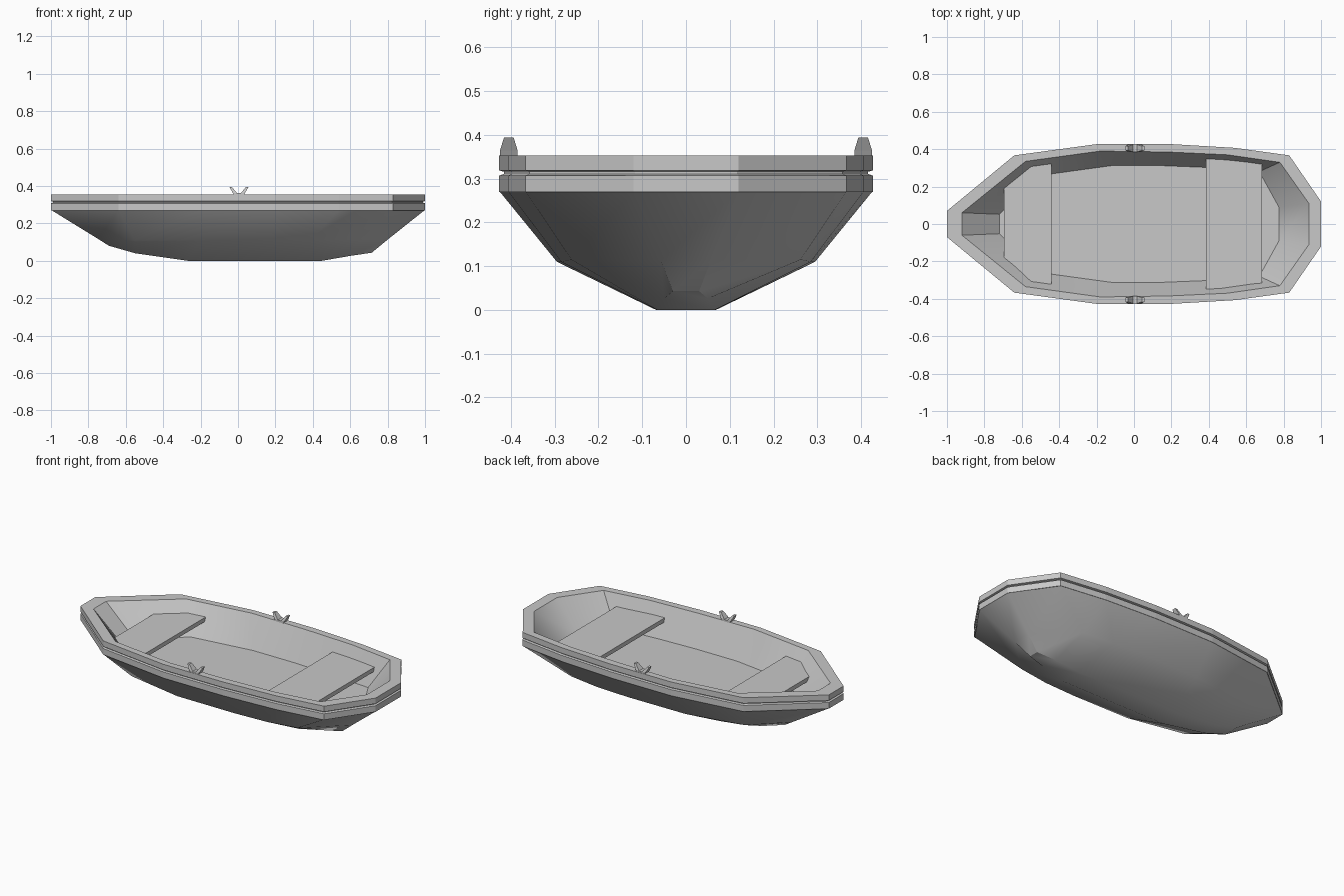
import bpy, bmesh, math

cube = bpy.data.objects.get("Cube")
if cube:
    bpy.data.objects.remove(cube, do_unlink=True)

grey = bpy.data.materials.new("weathered_grey")
grey.use_nodes = True
grey.diffuse_color = (0.58, 0.58, 0.58, 1)
grey.node_tree.nodes["Principled BSDF"].inputs["Base Color"].default_value = (0.58, 0.58, 0.58, 1)


def finish(name, bm, angle=None):
    bmesh.ops.recalc_face_normals(bm, faces=bm.faces)
    mesh = bpy.data.meshes.new(name)
    bm.to_mesh(mesh)
    bm.free()
    obj = bpy.data.objects.new(name, mesh)
    bpy.context.collection.objects.link(obj)
    mesh.materials.append(grey)
    if angle:
        bpy.ops.object.select_all(action='DESELECT')
        obj.select_set(True)
        bpy.context.view_layer.objects.active = obj
        bpy.ops.object.shade_smooth_by_angle(angle=math.radians(angle))
    return obj


def ring(half, z=None):
    """Mirror a bow-to-stern half outline into a closed loop."""
    pts = [(p[0], p[1], p[2] if z is None else z) for p in half]
    return pts + [(x, -y, h) for x, y, h in reversed(pts)]


def loft(bm, loops, close=False):
    """Bridge matching loops with quads; returns the vertex loops."""
    vs = [[bm.verts.new(p) for p in loop] for loop in loops]
    pairs = list(zip(vs, vs[1:])) + ([(vs[-1], vs[0])] if close else [])
    n = len(vs[0])
    for a, b in pairs:
        for i in range(n):
            j = (i + 1) % n
            bm.faces.new((a[i], a[j], b[j], b[i]))
    return vs


def strip_cap(bm, loop):
    """Fill a mirrored loop with cross strips."""
    n = len(loop)
    for i in range(n // 2 - 1):
        bm.faces.new((loop[i], loop[i + 1], loop[n - 2 - i], loop[n - 1 - i]))


# Half outlines, bow to stern
outer = [(-1, .07), (-.64, .367), (-.2, .427), (.2, .427), (.54, .407), (.83, .367), (1, .12)]
inner = [(-.92, .06), (-.58, .335), (-.18, .39), (.18, .385), (.5, .37), (.78, .33), (.935, .11)]
groove = [(x * .988, y * .975) for x, y in outer]
floor = [(-.72, .052), (-.5, .26), (-.12, .312), (.15, .312), (.4, .302), (.67, .28), (.775, .09)]
chine = [(-.745, .055, .115), (-.55, .225, .11), (-.2, .293, .11), (.18, .295, .11),
         (.39, .285, .11), (.58, .262, .115), (.8, .057, .113)]
keel = [(-.69, .045, .08), (-.55, .055, .04), (-.27, .068, 0), (.1, .068, 0),
        (.45, .065, 0), (.6, .05, .026), (.715, .03, .043)]

# Hull shell
bm = bmesh.new()
loops = loft(bm, [ring(outer, .272), ring(chine), ring(keel)])
strip_cap(bm, loops[-1])
finish("hull", bm, 30)

# Gunwale with a groove running round its outside
bm = bmesh.new()
loft(bm, [ring(outer, .27), ring(outer, .307), ring(groove, .311), ring(groove, .316),
          ring(outer, .319), ring(outer, .353), ring(inner, .353), ring(inner, .27)], True)
finish("gunwale", bm)

# Inner walls and floor
bm = bmesh.new()
loops = loft(bm, [ring(inner, .353), ring(floor, .175)])
strip_cap(bm, loops[-1])
lining = finish("inner_lining", bm, 35)
if lining.data.polygons[-1].normal.z < 0:
    lining.data.flip_normals()

# Bench seats
seats = {
    "bow_seat": [(-.695, .19), (-.54, .315), (-.44, .326)],
    "stern_seat": [(.385, .355), (.685, .322)],
}
for name, half in seats.items():
    bm = bmesh.new()
    loops = loft(bm, [ring(half, .262), ring(half, .287)])
    for loop in loops:
        strip_cap(bm, loop)
    finish(name, bm)

# Oarlocks: forked profile, tapered towards the tips
fork = [(.026, .35), (.034, .365), (.051, .394), (.037, .394), (.01, .361)]
profile = fork + [(-x, z) for x, z in reversed(fork)]
for side, name in ((1, "left_oarlock"), (-1, "right_oarlock")):
    bm = bmesh.new()
    sides = [[(x + .005, side * .405 + s * (.011 if z > .38 else .02), z)
              for x, z in profile] for s in (-1, 1)]
    for v in loft(bm, sides):
        # prongs, shoulders and base of the fork
        for face in ((1, 2, 3, 4), (0, 1, 4), (5, 6, 7, 8), (5, 8, 9), (0, 4, 5, 9)):
            bm.faces.new([v[i] for i in face])
    finish(name, bm)
